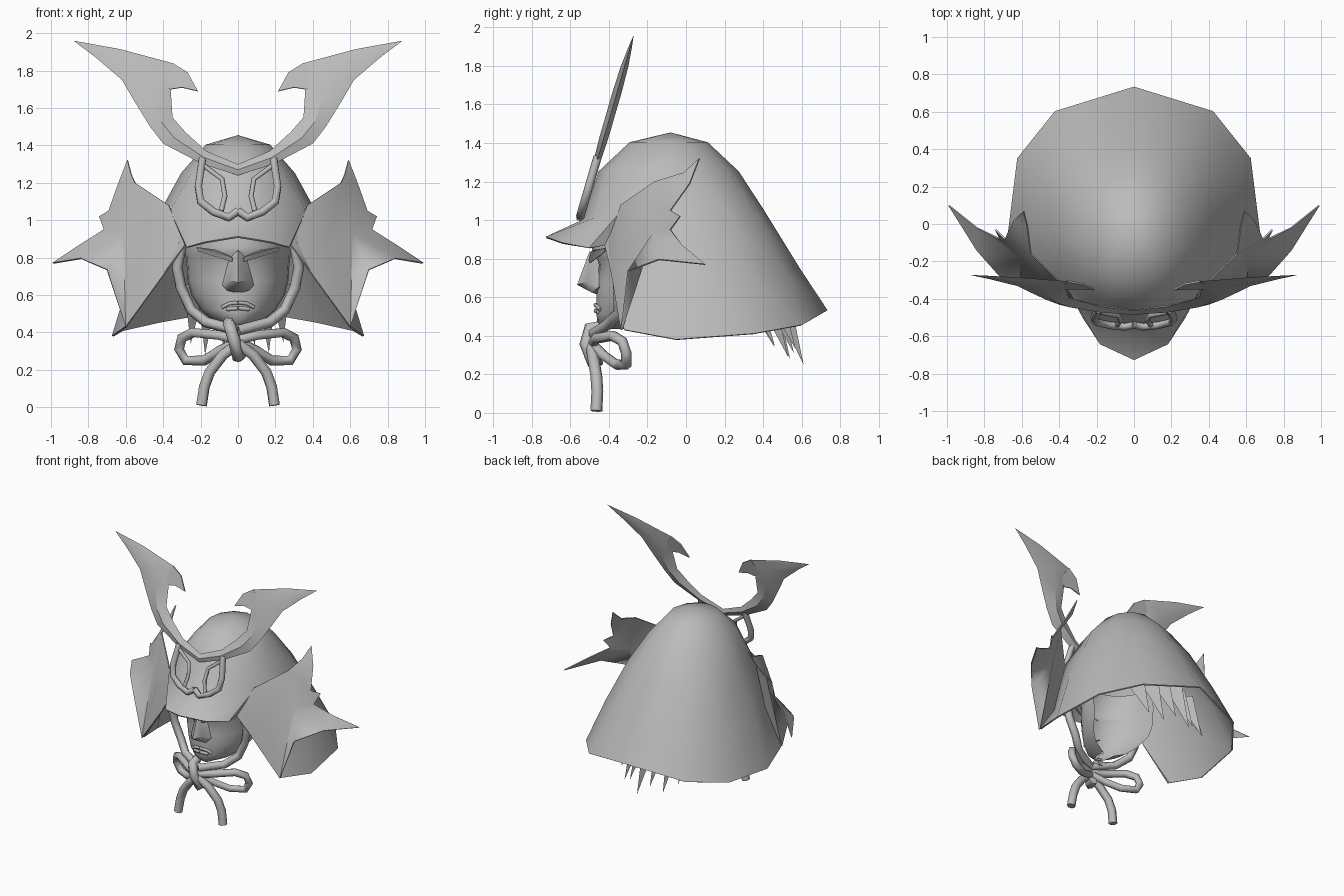
import bpy, bmesh, math
from math import sin, cos, radians

cube = bpy.data.objects.get("Cube")
if cube:
    bpy.data.objects.remove(cube, do_unlink=True)

grey = bpy.data.materials.new("plain_grey")
grey.use_nodes = True
grey.diffuse_color = (0.5, 0.5, 0.5, 1)
for node in grey.node_tree.nodes:
    if node.type == 'BSDF_PRINCIPLED':
        node.inputs["Base Color"].default_value = (0.5, 0.5, 0.5, 1)


def finish(name, data, mirror=True, thick=0, angle=50):
    """Link the object, apply mirror and thickness, and smooth it."""
    data.materials.append(grey)
    ob = bpy.data.objects.new(name, data)
    bpy.context.collection.objects.link(ob)
    if mirror:
        ob.modifiers.new("mirror", 'MIRROR')
    if thick:
        shell = ob.modifiers.new("shell", 'SOLIDIFY')
        shell.thickness, shell.offset = thick, 0
    for other in bpy.context.selected_objects:
        other.select_set(False)
    ob.select_set(True)
    bpy.context.view_layer.objects.active = ob
    bpy.ops.object.convert(target='MESH')
    bpy.ops.object.shade_smooth_by_angle(angle=radians(angle))
    return ob


def solid(name, verts, faces, **options):
    bm = bmesh.new()
    vs = [bm.verts.new(v) for v in verts]
    for f in faces:
        bm.faces.new([vs[i] for i in f])
    bmesh.ops.recalc_face_normals(bm, faces=bm.faces[:])
    mesh = bpy.data.meshes.new(name)
    bm.to_mesh(mesh)
    bm.free()
    return finish(name, mesh, **options)


def grid_faces(rows, cols):
    return [(r * cols + c, r * cols + c + 1, (r + 1) * cols + c + 1, (r + 1) * cols + c)
            for r in range(rows - 1) for c in range(cols - 1)]


def tube(name, points, radius, mirror=True):
    curve = bpy.data.curves.new(name, 'CURVE')
    curve.dimensions = '3D'
    curve.bevel_depth, curve.bevel_resolution = radius, 1
    curve.use_fill_caps = True
    spline = curve.splines.new('POLY')
    spline.points.add(len(points) - 1)
    for p, co in zip(spline.points, points):
        p.co = (*co, 1)
    return finish(name, curve, mirror=mirror, angle=75)


# Helmet bowl and flared neck guard, half profile from back to front
rim = [(0, .73, .53), (.42, .60, .455), (.62, .35, .41), (.67, -.05, .38), (.60, -.32, .43)]
guard = [(0, .585, .75), (.31, .50, .74), (.49, .29, .74), (.56, -.05, .74), (.42, -.375, .68)]
brow = [(0, .40, 1.05), (.22, .35, 1.05), (.36, .20, 1.05), (.41, -.06, 1.05),
        (.36, -.33, 1.05), (.20, -.47, 1.01), (0, -.53, 1.0)]
turns = [0, 32, 62, 92, 125, 153, 180]
bowl = list(brow)
for z, rx, ry in ((1.25, .30, .36), (1.40, .17, .20)):
    bowl += [(rx * sin(radians(t)) if 0 < t < 180 else 0, -.09 + ry * cos(radians(t)), z)
             for t in turns]
n = len(bowl)
verts = bowl + [(0, -.08, 1.45)] + rim + guard
faces = grid_faces(3, 7) + [(14 + c, 15 + c, n) for c in range(6)]
low, mid = n + 1, n + 6
faces += [(low + c, low + c + 1, mid + c + 1, mid + c) for c in range(4)]
faces += [(mid + c, mid + c + 1, c + 1, c) for c in range(4)]
# Peak joined to the front of the bowl
peak = len(verts)
verts += [(.28, -.42, .87), (.27, -.50, .855), (.18, -.64, .88), (0, -.725, .91)]
faces += [(4, mid + 4, peak), (4, peak, peak + 1), (4, peak + 1, peak + 2, 5),
          (5, peak + 2, peak + 3, 6)]
solid("helmet_shell", verts, faces, thick=.01)

# Turned back side flaps with pointed ends
flap = dict(
    top=(.37, -.335, 1.08), corner=(.28, -.41, .87), foot=(.60, -.335, .43),
    edge=(.55, -.16, 1.20), root=(.57, -.01, 1.245), horn=(.59, .07, 1.32),
    back=(.64, .02, 1.19), notch=(.69, -.08, 1.05), barb=(.74, -.03, 1.02),
    dip=(.715, -.08, .95), upper=(.84, -.02, .87), tip=(.99, .10, .77),
    under=(.84, -.14, .795), hip=(.70, -.30, .735), swell=(.47, -.34, .88),
    valley=(.61, -.17, .93))
names = list(flap)
panels = ["top corner swell", "corner foot swell", "foot hip valley", "foot valley swell",
          "top swell edge", "edge swell valley", "edge valley notch", "edge root back",
          "root horn back", "edge back notch", "notch barb dip", "valley notch dip",
          "valley dip upper", "upper tip under", "valley upper under", "valley under hip"]
solid("side_flap", list(flap.values()),
      [[names.index(w) for w in p.split()] for p in panels], thick=.008, angle=75)


# Tilted crest with two blades
def on_crest(x, z, out=0):
    return (x, -.55 + .29 * (z - 1) - out, z)


sections = [((0, 1.24), (0, 1.30)), ((.19, 1.30), (.17, 1.37)), ((.40, 1.41), (.28, 1.47)),
            ((.47, 1.50), (.35, 1.55)), ((.55, 1.63), (.36, 1.70)), ((.62, 1.75), (.35, 1.84)),
            ((.76, 1.87), (.63, 1.915))]
ridges = (.014, .02, .024, .024, .024, .02, .01)
verts, faces = [], []
for ((ox, oz), (ix, iz)), ridge in zip(sections, ridges):
    mx, mz = (ox + ix) / 2, (oz + iz) / 2
    verts += [on_crest(ox, oz), on_crest(mx, mz, ridge), on_crest(ix, iz), on_crest(mx, mz, -ridge)]
for s in range(len(sections) - 1):
    for k in range(4):
        a, b = s * 4 + k, s * 4 + (k + 1) % 4
        faces.append((a, b, b + 4, a + 4))
last = len(verts)
verts.append(on_crest(.88, 1.96))
faces += [(last - 4 + k, last - 4 + (k + 1) % 4, last) for k in range(4)]
solid("crest_blade", verts, faces, angle=25)
solid("crest_hook", [on_crest(x, z) for x, z in
                     ((.42, 1.74), (.36, 1.70), (.30, 1.71), (.215, 1.69), (.27, 1.79), (.35, 1.84))],
      [(0, 1, 2, 3, 4, 5)], thick=.01)
tube("crest_outer_loop", [on_crest(x, z, .004) for x, z in
                          ((.19, 1.33), (.212, 1.18), (.20, 1.10), (.13, 1.045), (.05, 1.015),
                           (0, 1.05))], .022)
tube("crest_inner_loop", [on_crest(x, z, .004) for x, z in
                          ((.18, 1.29), (.085, 1.22), (.07, 1.13), (.09, 1.05))], .014)

# Face, open at the back
levels = [(1.0, .27, -.42), (.86, .28, -.49), (.81, .28, -.475), (.77, .275, -.45),
          (.68, .27, -.465), (.60, .25, -.465), (.52, .20, -.465), (.47, .14, -.46), (.435, .05, -.42)]
verts = []
for z, w, y in levels:
    back = -.12 - .9 * max(0, .62 - z)
    for c in range(8):
        t = radians(90 / 7 * c)
        verts.append((w * sin(t), y + (back - y) * (1 - cos(t)), z))
solid("face", verts, grid_faces(len(levels), 8))
solid("nose", [(0, -.50, .84), (.045, -.455, .80), (0, -.565, .665), (.085, -.45, .655),
               (0, -.45, .61), (.05, -.515, .68), (.06, -.49, .625)],
      [(0, 1, 5, 2), (1, 3, 5), (2, 5, 6, 4), (5, 3, 6), (6, 3, 4)], angle=65)
solid("brow", [(.03, -.50, .80), (.22, -.42, .855), (.21, -.42, .835), (.03, -.495, .78),
               (.12, -.49, .84)], [(0, 4, 3), (4, 1, 2), (4, 2, 3)], thick=.01)
tube("upper_lip", [(0, -.47, .56), (.045, -.462, .555), (.085, -.445, .535)], .011)
tube("lower_lip", [(0, -.468, .53), (.06, -.455, .525)], .012)

# Chin cord, knot, bow and tails
tube("chin_cord", [(.30, -.38, .88), (.325, -.36, .75), (.305, -.35, .64), (.25, -.35, .52),
                   (.17, -.41, .455), (0, -.48, .41)], .029)
tube("knot", [(-.05, -.43, .45), (-.045, -.50, .44), (-.02, -.52, .36), (0, -.49, .27),
              (.01, -.44, .28)], .034, mirror=False)
tube("bow_loop", [(0, -.48, .36), (.10, -.47, .385), (.24, -.38, .40), (.30, -.33, .37),
                  (.315, -.31, .31), (.28, -.31, .25), (.18, -.36, .25), (.10, -.43, .30),
                  (0, -.48, .35)], .028)
tube("cord_tail", [(0, -.49, .34), (.08, -.48, .28), (.15, -.465, .19), (.18, -.46, .11),
                   (.195, -.465, .01)], .031)

# Spiky locks under the back rim
verts, faces = [], []
tips = ((0, .61, .25), (.08, .57, .33), (-.07, .56, .31), (.15, .53, .29), (-.16, .54, .28),
        (.22, .46, .35), (-.23, .46, .34))
for x, y, z in tips:
    k = len(verts)
    verts += [(x - .06, y - .20, .66), (x + .06, y - .20, .66), (x, y - .08, .64), (x * 1.1, y, z)]
    faces += [(k, k + 1, k + 3), (k + 1, k + 2, k + 3), (k + 2, k, k + 3)]
solid("hair_locks", verts, faces, mirror=False, angle=30)
